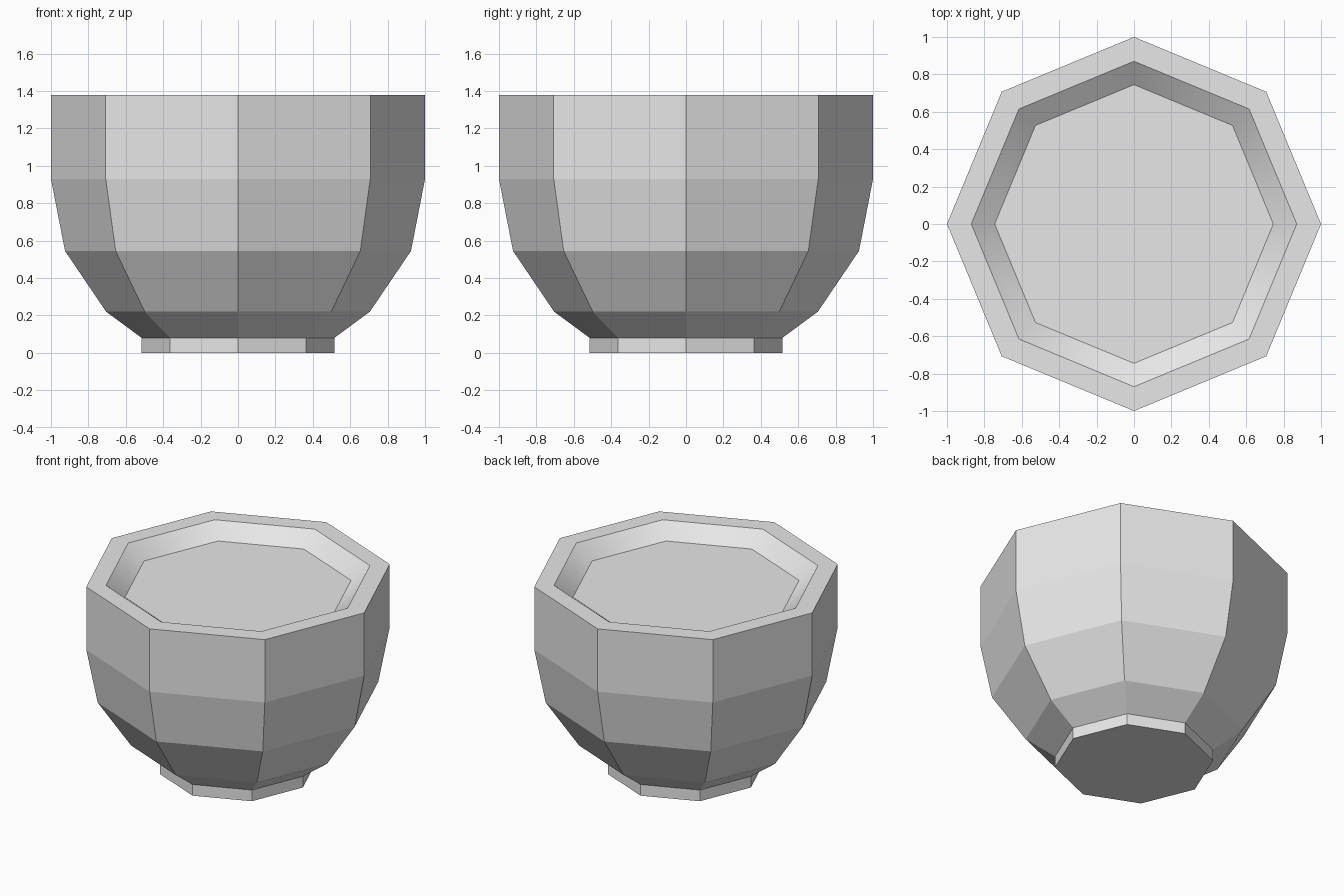
import bpy, bmesh
from math import cos, sin, pi

cube = bpy.data.objects.get("Cube")
if cube:
    bpy.data.objects.remove(cube, do_unlink=True)

SIDES = 8
grey = bpy.data.materials.new("light_grey")
grey.use_nodes = True
colour = (0.8, 0.8, 0.8, 1)
grey.diffuse_color = colour
grey.node_tree.nodes["Principled BSDF"].inputs["Base Color"].default_value = colour


def lathe(name, profile, smooth_bands=()):
    """Turn a (radius, height) profile into a capped eight-sided solid."""
    bm = bmesh.new()
    rings = [[bm.verts.new((r * cos(2 * pi * i / SIDES), r * sin(2 * pi * i / SIDES), z))
              for i in range(SIDES)] for r, z in profile]
    for band, (low, high) in enumerate(zip(rings, rings[1:])):
        for i in range(SIDES):
            j = (i + 1) % SIDES
            face = bm.faces.new((low[i], low[j], high[j], high[i]))
            face.smooth = band in smooth_bands
    bm.faces.new(rings[0][::-1])
    bm.faces.new(rings[-1])
    # Keep rim and floor borders crisp beside the softly shaded inner wall
    for edge in bm.edges:
        edge.smooth = len({f.smooth for f in edge.link_faces}) == 1
    mesh = bpy.data.meshes.new(name)
    bm.to_mesh(mesh)
    bm.free()
    mesh.materials.append(grey)
    obj = bpy.data.objects.new(name, mesh)
    bpy.context.collection.objects.link(obj)
    return obj


# Foot, outer wall, flat rim, sloping inner wall and shallow floor
lathe("faceted_pot",
      [(0.515, 0), (0.515, 0.08), (0.705, 0.22), (0.925, 0.545), (1, 0.93),
       (1, 1.38), (0.87, 1.38), (0.745, 1.285)],
      smooth_bands={6})
